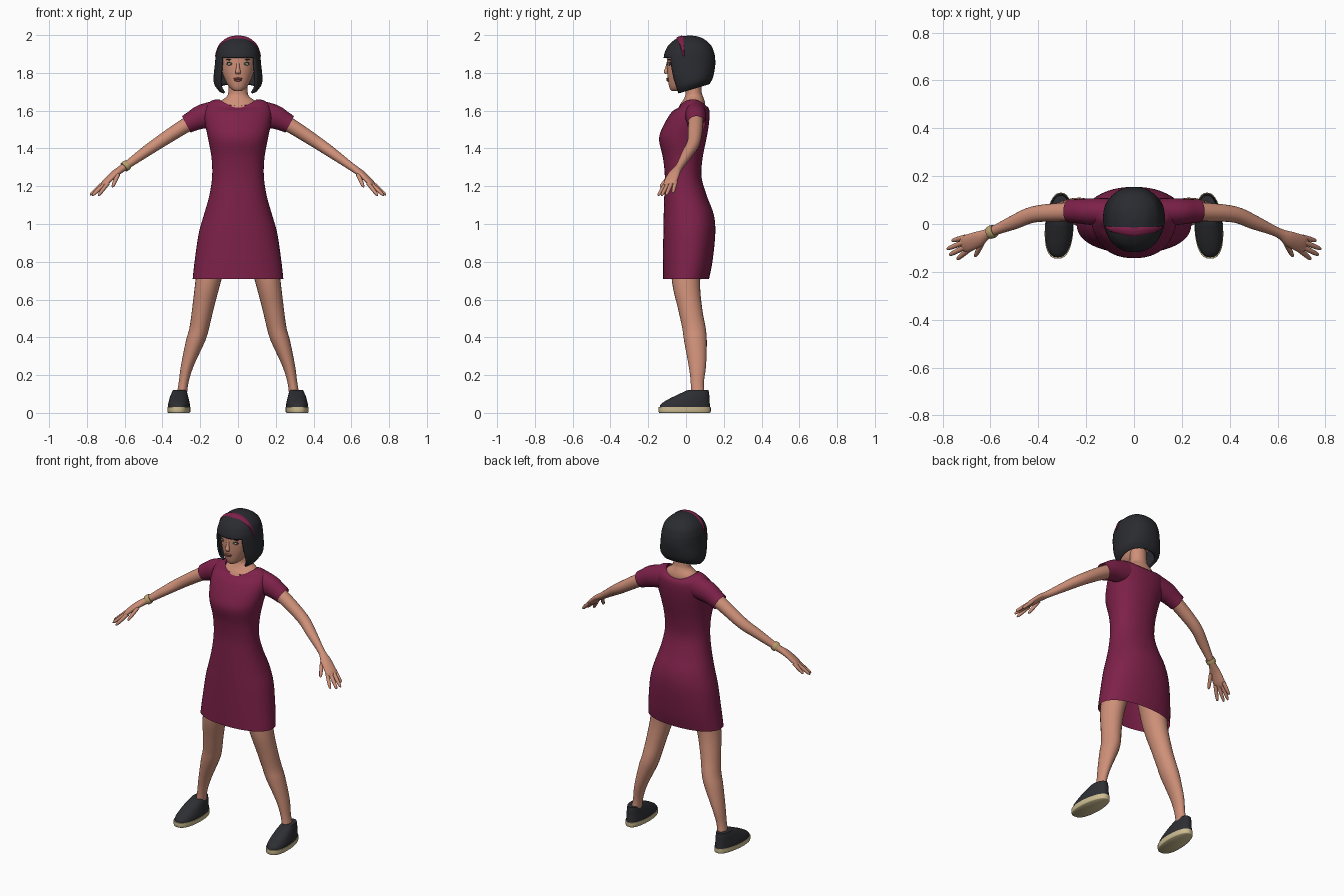
import bpy, bmesh, math
from mathutils import Vector, Matrix
from mathutils.bvhtree import BVHTree

if "Cube" in bpy.data.objects:
    bpy.data.objects.remove(bpy.data.objects["Cube"])


def material(name, r, g, b):
    m = bpy.data.materials.new(name)
    m.diffuse_color = (r, g, b, 1)
    m.use_nodes = True
    m.node_tree.nodes["Principled BSDF"].inputs["Base Color"].default_value = m.diffuse_color
    return m


SKIN = material("skin", 0.62, 0.28, 0.19)
DRESS = material("burgundy cloth", 0.205, 0.015, 0.066)
HAIR = material("black hair", 0.023, 0.024, 0.029)
SHOE = material("black canvas", 0.027, 0.028, 0.033)
SOLE = material("cream rubber", 0.60, 0.50, 0.28)
GOLD = material("pale gold", 0.50, 0.36, 0.16)
LIPS = material("lip rose", 0.34, 0.10, 0.085)
WHITE = material("eye white", 0.62, 0.58, 0.52)
IRIS = material("hazel", 0.10, 0.09, 0.04)


def finish(name, bm, mat, mirror=False, thick=0, normals=True):
    if normals:
        bmesh.ops.recalc_face_normals(bm, faces=bm.faces)
    me = bpy.data.meshes.new(name)
    bm.to_mesh(me)
    bm.free()
    me.materials.append(mat)
    me.polygons.foreach_set("use_smooth", [True] * len(me.polygons))
    me.set_sharp_from_angle(angle=math.radians(45))
    ob = bpy.data.objects.new(name, me)
    bpy.context.collection.objects.link(ob)
    if mirror:
        ob.modifiers.new("mirror", 'MIRROR').use_mirror_merge = False
    if thick:
        s = ob.modifiers.new("thickness", 'SOLIDIFY')
        s.thickness, s.offset = thick, -1
    return ob


def spline(keys, steps):
    """Smooth curve through all keys."""
    k = [Vector(q) for q in keys]
    out = []
    for i in range(len(k) - 1):
        p1, p2 = k[i], k[i + 1]
        p0 = k[i - 1] if i else p1 * 2 - p2
        p3 = k[i + 2] if i + 2 < len(k) else p2 * 2 - p1
        for j in range(steps):
            t = j / steps
            out.append(0.5 * (2 * p1 + (p2 - p0) * t + (2 * p0 - 5 * p1 + 4 * p2 - p3) * t * t
                              + (3 * p1 - p0 - 3 * p2 + p3) * t ** 3))
    return out + [k[-1]]


def loft(keys, n=24, steps=4, flat=True, e=2.0, caps=(True, True), warp=None):
    """Skin elliptical rings; each key is x, y, z and two radii."""
    pts = spline(keys, steps)
    bm = bmesh.new()
    rings = []
    for i, p in enumerate(pts):
        c = Vector(p[:3])
        u, v = Vector((1, 0, 0)), Vector((0, 1, 0))
        if not flat:
            t = Vector(pts[min(i + 1, len(pts) - 1)][:3]) - Vector(pts[max(i - 1, 0)][:3])
            u = t.cross(Vector((0, 0, 1))).normalized()
            v = u.cross(t).normalized()
        ring = []
        for j in range(n):
            a = 2 * math.pi * j / n
            cs, sn = math.cos(a), math.sin(a)
            cx = math.copysign(abs(cs) ** (2 / e), cs) * p[3]
            cy = math.copysign(abs(sn) ** (2 / e), sn) * p[4]
            q = c + u * cx + v * cy
            ring.append(bm.verts.new(warp(q, a) if warp else q))
        rings.append(ring)
    for r0, r1 in zip(rings, rings[1:]):
        for j in range(n):
            k = (j + 1) % n
            bm.faces.new((r0[j], r0[k], r1[k], r1[j]))
    if caps[0]:
        bm.faces.new(rings[0])
    if caps[1]:
        bm.faces.new(rings[-1])
    return bm


def fb(rows):
    """Rows of z, front y, back y, half width -> ring keys."""
    return [(0, (f + b) / 2, z, w, (b - f) / 2) for z, f, b, w in rows]


def ellipsoid(name, loc, size, mat, mirror=False):
    bm = bmesh.new()
    m = Matrix.Translation(loc) @ Matrix.Diagonal((*size, 1))
    bmesh.ops.create_uvsphere(bm, u_segments=16, v_segments=10, radius=1, matrix=m)
    return finish(name, bm, mat, mirror)


# Dress body with a scooped neckline
def scoop(q, a):
    w = min(max((q.z - 1.60) / 0.06, 0), 1)
    q.z -= 0.035 * w * math.sin(a) ** 2
    return q


body = fb([(0.71, -.122, .122, .24), (0.80, -.122, .14, .23), (0.95, -.12, .155, .208),
           (1.05, -.118, .147, .18), (1.15, -.115, .11, .152), (1.25, -.112, .082, .137),
           (1.35, -.122, .088, .14), (1.45, -.143, .108, .158), (1.52, -.12, .12, .172),
           (1.58, -.085, .125, .178), (1.63, -.045, .12, .165), (1.655, -.033, .11, .135),
           (1.66, -.035, .105, .098)])
finish("dress", loft(body, 48, 4, e=2.2, caps=(False, False), warp=scoop), DRESS)

# Short sleeves
finish("sleeves", loft([(.11, .05, 1.585, .058, .07), (.19, .052, 1.568, .055, .064),
                        (.24, .054, 1.545, .05, .054), (.273, .055, 1.528, .048, .049)],
                       24, 4, flat=False, caps=(True, False)), DRESS, True)

# Arms, palms, fingers and thumbs
finish("arms", loft([(.20, .052, 1.565, .04, .042), (.30, .05, 1.508, .039, .038),
                     (.42, .04, 1.43, .034, .033), (.50, .008, 1.375, .03, .028),
                     (.60, -.035, 1.303, .02, .02), (.65, -.062, 1.268, .032, .018),
                     (.70, -.083, 1.222, .036, .015), (.718, -.09, 1.205, .028, .008)],
                    20, 4, flat=False), SKIN, True)
fingers = [((.705, -.055, 1.222), (.762, -.07, 1.165)), ((.708, -.075, 1.22), (.783, -.105, 1.153)),
           ((.70, -.093, 1.217), (.773, -.13, 1.15)), ((.688, -.105, 1.217), (.74, -.148, 1.15)),
           ((.635, -.08, 1.262), (.665, -.137, 1.195))]
for i, (a, b) in enumerate(fingers):
    a, b = Vector(a), Vector(b)
    keys = [(*a.lerp(b, t), r, r) for t, r in ((0, .011), (.5, .0105), (.88, .008), (1, .002))]
    finish("thumbs" if i == 4 else "fingers_%d" % (i + 1),
           loft(keys, 10, 3, flat=False), SKIN, True)

# Bracelet on one wrist
finish("bracelet", loft([(-.583, -.028, 1.315, .0255, .0255), (-.592, -.032, 1.309, .028, .028),
                         (-.604, -.037, 1.300, .0265, .0265)], 20, 3, flat=False), GOLD)

# Legs
finish("legs", loft([(.115, .01, .90, .085, .09), (.157, 0, .70, .068, .075),
                     (.186, .022, .55, .057, .064), (.205, .042, .45, .052, .062),
                     (.225, .05, .38, .051, .06), (.268, .06, .25, .034, .046),
                     (.288, .06, .16, .026, .035), (.30, .062, .08, .028, .038)], 24, 4), SKIN, True)


# Shoes, narrower at the heel and turned slightly out
def foot(q, a):
    q.x = .312 + (q.x - .312) * (1 - max(q.y, 0) * 1.3) - .05 * q.y
    return q


X = .312
finish("shoe_soles", loft([(X, -.007, 0, .056, .134), (X, -.007, .006, .06, .138),
                           (X, -.007, .03, .06, .138)], 32, 2, e=2.5, warp=foot), SOLE, True)
finish("shoe_uppers", loft([(X, -.006, .028, .058, .134), (X, -.003, .047, .057, .129),
                            (X, .015, .072, .052, .109), (X, .04, .097, .046, .083),
                            (X, .063, .12, .038, .056)], 32, 3, e=2.4, warp=foot), SHOE, True)

# Neck and upper chest
finish("neck", loft(fb([(1.59, -.05, .10, .11), (1.63, -.033, .102, .105), (1.652, -.018, .098, .09),
                        (1.675, -.006, .09, .06), (1.70, -.002, .083, .051),
                        (1.77, -.01, .08, .05)]), 32, 4), SKIN)

# Head and face
finish("head", loft(fb([(1.703, -.075, -.04, .015), (1.712, -.083, -.01, .033),
                        (1.73, -.09, .03, .051), (1.76, -.095, .06, .067), (1.80, -.099, .09, .083),
                        (1.85, -.101, .10, .091), (1.90, -.098, .11, .09),
                        (1.94, -.06, .09, .07)]), 32, 4, e=2.15), SKIN)
finish("nose", loft([(0, -.096, 1.858, .007, .006), (0, -.101, 1.83, .009, .008),
                     (0, -.106, 1.806, .014, .012), (0, -.10, 1.793, .012, .008)], 14, 4), SKIN)
ellipsoid("upper_lip", (0, -.093, 1.769), (.023, .012, .006), LIPS)
ellipsoid("lower_lip", (0, -.092, 1.761), (.019, .012, .007), LIPS)
ellipsoid("eyelashes", (.040, -.0845, 1.849), (.021, .010, .0105), HAIR, True)
ellipsoid("eyes", (.040, -.0855, 1.847), (.018, .011, .008), WHITE, True)
ellipsoid("irises", (.039, -.0935, 1.848), (.0075, .005, .0075), IRIS, True)
ellipsoid("eyebrows", (.040, -.0880, 1.870), (.024, .008, .0035), HAIR, True)


# Bobbed hair: lower rim rises to the back, front is cut open below the fringe
def rim(q, a):
    w = min(max((1.85 - q.z) / .145, 0), 1)
    q.z += .30 * w * q.y
    return q


N = 48
hair = loft([(0, .02, 1.999, .002, .002), (0, .02, 1.987, .055, .06), (0, .02, 1.95, .098, .11),
             (0, .018, 1.91, .114, .13), (0, .018, 1.88, .119, .136), (0, .02, 1.84, .123, .135),
             (0, .025, 1.78, .129, .124), (0, .03, 1.735, .126, .11),
             (0, .03, 1.703, .104, .095)], N, 4, e=2.25, caps=(True, False), warp=rim)
hair.faces.ensure_lookup_table()
cut = [f for i, f in enumerate(hair.faces) if len(f.verts) == 4 and 30 <= i % N <= 41
       and f.calc_center_median().z < 1.88]
bmesh.ops.recalc_face_normals(hair, faces=hair.faces)
tree = BVHTree.FromBMesh(hair)
bmesh.ops.delete(hair, geom=cut, context='FACES')
finish("hair", hair, HAIR, thick=.012)

# Hair band projected onto the hair, tapering to both sides
band = bmesh.new()
rows = []
for i in range(41):
    t = math.radians(-80 + 4 * i)
    f = abs(i - 20) / 20
    lo, hi = -.62 + .32 * f, -.26 + .03 * f
    row = []
    for j in range(6):
        d = Vector((math.sin(t), lo + (hi - lo) * j / 5, math.cos(t))).normalized()
        hit = tree.ray_cast(Vector((0, .02, 1.865)), d)[0]
        row.append(band.verts.new(hit + d * (.005 if 0 < j < 5 else .001)))
    rows.append(row)
for r0, r1 in zip(rows, rows[1:]):
    for j in range(5):
        band.faces.new((r0[j], r1[j], r1[j + 1], r0[j + 1]))
for f in band.faces:
    if f.normal.dot(f.calc_center_median() - Vector((0, .02, 1.865))) < 0:
        f.normal_flip()
finish("hair_band", band, DRESS, normals=False)
